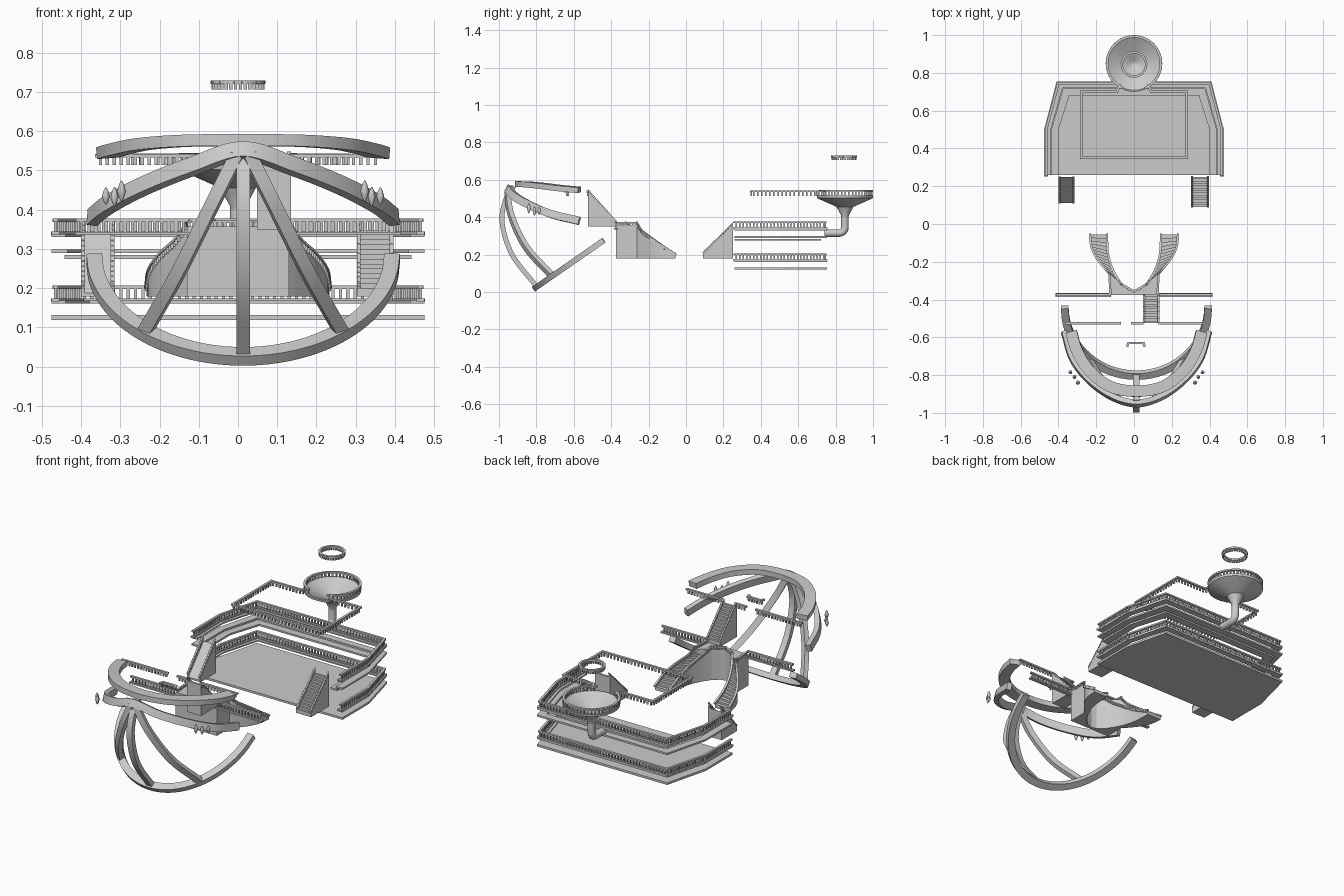
import bpy, bmesh
from math import sin, cos, pi, radians, ceil
from mathutils import Vector as V

if "Cube" in bpy.data.objects:
    bpy.data.objects.remove(bpy.data.objects["Cube"])

def finish(name, bm, smooth=False):
    bmesh.ops.recalc_face_normals(bm, faces=bm.faces)
    me = bpy.data.meshes.new(name)
    bm.to_mesh(me); bm.free()
    ob = bpy.data.objects.new(name, me)
    bpy.context.collection.objects.link(ob)
    if smooth:
        bpy.ops.object.select_all(action='DESELECT')
        ob.select_set(True)
        bpy.context.view_layer.objects.active = ob
        bpy.ops.object.shade_smooth_by_angle(angle=radians(35))
    return ob

def loft(bm, rings, caps=True):
    rs = [[bm.verts.new(p) for p in r] for r in rings]
    n = len(rs[0])
    for a, b in zip(rs, rs[1:]):
        for i in range(n):
            bm.faces.new((a[i], a[(i + 1) % n], b[(i + 1) % n], b[i]))
    if caps:
        bm.faces.new(rs[0]); bm.faces.new(rs[-1])

def prism(bm, pts, z0, z1):
    loft(bm, [[(x, y, z) for x, y in pts] for z in (z0, z1)])

def beam(bm, p, q, w, h):
    d = (q - p).normalized()
    s = V((d.y, -d.x, 0)).normalized() * w / 2
    u = V((0, 0, h / 2))
    e = d * w * .4
    loft(bm, [[c + s + u, c - s + u, c - s - u, c + s - u] for c in (p - e, q + e)])

# Railing: top bar, optional base bar and evenly spaced balusters
def rail(name, pts, h, base=True, step=.019, w=.013, closed=False, bar=.009):
    bm = bmesh.new()
    pts = [V(p) for p in pts]
    if closed: pts.append(pts[0])
    for p, q in zip(pts, pts[1:]):
        beam(bm, p + V((0, 0, h - bar / 2)), q + V((0, 0, h - bar / 2)), w, bar)
        if base: beam(bm, p + V((0, 0, .004)), q + V((0, 0, .004)), w * 1.6, .008)
        n = max(1, ceil((q - p).length / step))
        for i in range(n):
            c = p.lerp(q, (i + .5) / n)
            prism(bm, [(c.x + a * .004, c.y + b * .004) for a, b in ((-1, -1), (1, -1), (1, 1), (-1, 1))],
                  c.z, c.z + h - bar / 2)
    return finish(name, bm)

def spline(pts, n=6):
    P = [V(p) for p in pts]
    P = [2 * P[0] - P[1]] + P + [2 * P[-1] - P[-2]]
    out = []
    for a, b, c, d in zip(P, P[1:], P[2:], P[3:]):
        for i in range(n):
            t = i / n
            out.append(.5 * (2 * b + (c - a) * t + (2 * a - 5 * b + 4 * c - d) * t * t + (3 * b - a - 3 * c + d) * t ** 3))
    return out + [P[-2]]

# Rectangular rib along a curve; h points away from the given centre
def rib(name, pts, w, h, centre=(0, -.5, .33), mirror=False):
    if mirror: pts = [(-x, y, z) for x, y, z in pts[:0:-1]] + pts
    path = spline(pts)
    bm, rings = bmesh.new(), []
    for i, p in enumerate(path):
        t = (path[min(i + 1, len(path) - 1)] - path[max(i - 1, 0)]).normalized()
        s = t.cross(p - V(centre)).normalized()
        r = s.cross(t) * h / 2
        s = s * w / 2
        o = p + V((.013, 0, 0))
        rings.append([o + s + r, o - s + r, o - s - r, o + s - r])
    loft(bm, rings)
    return finish(name, bm, True)

def lathe(name, prof, cx, cy, n=40, closed=False):
    bm = bmesh.new()
    rings = [[(cx + r * cos(2 * pi * i / n), cy + r * sin(2 * pi * i / n), z) for i in range(n)] for r, z in prof]
    loft(bm, rings + ([rings[0]] if closed else []), not closed)
    bmesh.ops.remove_doubles(bm, verts=bm.verts, dist=1e-5)
    return finish(name, bm, True)

# Bow: curved ribs around a rounded nose
low = [(.38 * sin(t), -.80 + .36 * (1 - cos(t)), .026 + .25 * (1 - cos(t))) for t in [i * pi / 16 for i in range(9)]]
rib("bow_lower_arc", low, .03, .04, (0, -.44, .276), True)
rib("bow_keel", [(0, -.80, .03), (0, -.93, .2), (0, -.983, .37), (0, -.965, .49), (0, -.92, .565)], .034, .026)
for s in (-1, 1):
    rib("bow_side_rib", [(s * .25, -.72, .09), (s * .165, -.855, .24), (s * .08, -.935, .41), (s * .015, -.955, .54)], .034, .026)
rib("bow_cross_arc", [(0, -.95, .55), (.13, -.915, .51), (.25, -.83, .462), (.34, -.715, .415), (.385, -.57, .38)], .042, .027, mirror=True)
rib("bow_cap_arc", [(0, -.885, .577), (.14, -.86, .576), (.25, -.775, .568), (.315, -.67, .555), (.345, -.57, .546)],
    .03, .06, (0, -.45, .57), True)

# Leaf-shaped finials on the bow
for s in (-1, 1):
    for x, y, z, h, r in ((.35, -.785, .412, .045, .010), (.328, -.81, .408, .05, .010), (.31, -.84, .42, .055, .011)):
        lathe("bow_finial", [(.001, z), (r * .6, z + h * .2), (r, z + h * .5), (r * .6, z + h * .8), (.001, z + h)], s * x + .013, y, 10)

# Forward railings
for s in (-1, 1):
    rail("fore_lower_rail", [(s * .13, -.375, .335), (s * .408, -.375, .335)], .042)
for a, b in ((-.36, -.075), (-.01, .045), (.135, .36)):
    rail("fore_upper_rail", [(a, -.525, .514), (b, -.525, .514)], .028, False)
rail("fore_small_rail", [(-.035, -.645, .514), (-.03, -.63, .514), (.05, -.63, .514), (.055, -.645, .514)], .028, False)

# Central landing with two curved flights and one upper flight
bm = bmesh.new()
half = [(.13, -.26), (.065, -.32), (.03, -.35)]
prism(bm, [(-.13, -.375), (.13, -.375)] + half + [(0, -.357)] + [(-x, y) for x, y in half[::-1]], .178, .357)
finish("central_landing", bm)
outer = spline([(.233, -.055, 0), (.226, -.12, 0), (.198, -.18, 0), (.155, -.235, 0), (.13, -.262, 0)], 4)
inner = spline([(.143, -.055, 0), (.14, -.14, 0), (.125, -.21, 0), (.095, -.275, 0), (.065, -.32, 0)], 4)
N = len(outer)
for s in (-1, 1):
    bm = bmesh.new()
    O = [V((p.x * s, p.y, .19 + .165 * i / (N - 1))) for i, p in enumerate(outer)]
    I = [V((p.x * s, p.y, .19 + .165 * i / (N - 1))) for i, p in enumerate(inner)]
    for i in range(N - 1):
        prism(bm, [p.xy[:] for p in (O[i], O[i + 1], I[i + 1], I[i])], .178, O[i + 1].z - .003)
    finish("curved_stair", bm)
    rail("curved_outer_rail", O + [V((s * .125, -.37, .355))], .018, False, .016, .012, bar=.007)
    rail("curved_inner_rail", I + [V((0, -.357, .355))], .018, False, .016, .012, bar=.007)

# Straight stairs: treads between sloped side walls
def stair(name, x0, x1, y0, y1, zb, za, zc, steps):
    bm = bmesh.new()
    dy, dz = (y1 - y0) / max(steps, 1), (zc - za) / max(steps, 1)
    if steps:
        prof = [(y0, zb)]
        for i in range(steps):
            prof += [(y0 + i * dy, za + (i + 1) * dz), (y0 + (i + 1) * dy, za + (i + 1) * dz)]
        prof.append((y1, zb))
    else:
        prof = [(y0, zb), (y0, za), (y1, zc), (y1, zb)]
    loft(bm, [[(x, y, z) for y, z in prof] for x in (x0, x1)])
    k = .012
    for x in (x0, x1 - .009):
        loft(bm, [[(u, y, z) for y, z in ((y0, zb), (y0, za + k), (y1, zc + k), (y1, zb))] for u in (x, x + .009)])
    finish(name, bm)

stair("upper_stair", .048, .135, -.372, -.525, .35, .365, .525, 12)
for x in (.053, .13):
    rail("upper_stair_rail", [(x, -.375, .37), (x, -.52, .53)], .015, False, .018, .01, bar=.006)
stair("aft_stair_right", .303, .397, .09, .25, .178, .188, .348, 13)
stair("aft_stair_left", -.40, -.315, .112, .25, .178, .188, .34, 0)
for x, y in ((.308, .09), (.392, .09), (-.395, .112), (-.32, .112)):
    rail("aft_stair_rail", [(x, y, .198), (x, .25, .355)], .016, False, .018, .01, bar=.006)

# Aft hull: floor plate, ledges and railings on a tapered outline
def hull(d):
    r = [(.475 - d, .26), (.475 - d, .5), (.41 - d * .9, .755 - d)]
    return r + [(-x, y) for x, y in r[::-1]]

bm = bmesh.new()
prism(bm, hull(0), .119, .131)
finish("aft_floor", bm)

def ledge(name, d0, d1, z0, z1):
    bm = bmesh.new()
    loft(bm, [[(a[0], a[1], z0), (a[0], a[1], z1), (b[0], b[1], z1), (b[0], b[1], z0)] for a, b in zip(hull(d0), hull(d1))])
    finish(name, bm)

ledge("lower_ledge", 0, .035, .161, .168)
ledge("middle_ledge", 0, .04, .289, .299)
ledge("middle_trim", .033, .075, .274, .284)
ledge("upper_ledge", 0, .035, .33, .338)
for nm, z in (("lower_deck_rail", .166), ("upper_deck_rail", .336)):
    rail(nm, [(x, y, z) for x, y in hull(.01)], .041)

# Roof railing leading to the lookout bowl
zr = .514
rail("roof_rail", [(-.075, .735, zr), (-.09, .7, zr), (-.28, .7, zr), (-.28, .35, zr), (.28, .35, zr),
                   (.28, .7, zr), (.09, .7, zr), (.075, .735, zr)], .029, False, .022)

# Lookout bowl, bent support pipe and floating ring
cy = .85
lathe("lookout_bowl", [(.018, .385), (.021, .41), (.04, .445), (.045, .455), (.135, .495), (.148, .502), (.15, .515),
                       (.142, .517), (.12, .503), (.05, .472), (.02, .455), (.001, .445)], 0, cy)
gap = radians(25)
arc = [-pi / 2 + gap + (2 * pi - 2 * gap) * i / 40 for i in range(41)]
rail("lookout_rail", [(.143 * cos(a), cy + .143 * sin(a), .514) for a in arc], .031, False, .024)
path = [V((0, .74, .315)), V((0, .82, .315))]
path += [V((0, .82 + .03 * sin(t), .345 - .03 * cos(t))) for t in (pi / 8, pi / 4, 3 * pi / 8)] + [V((0, .85, .345)), V((0, .85, .41))]
bm, rings = bmesh.new(), []
for i, p in enumerate(path):
    t = (path[min(i + 1, len(path) - 1)] - path[max(i - 1, 0)]).normalized()
    u = V((1, 0, 0)); v = t.cross(u)
    rings.append([p + (u * cos(a) + v * sin(a)) * .02 for a in [k * pi / 8 for k in range(16)]])
loft(bm, rings)
finish("support_pipe", bm, True)
rail("floating_ring_rail", [(.064 * cos(a), .845 + .064 * sin(a), .706) for a in [i * pi / 16 for i in range(32)]],
     .024, False, .014, .012, True, .01)
